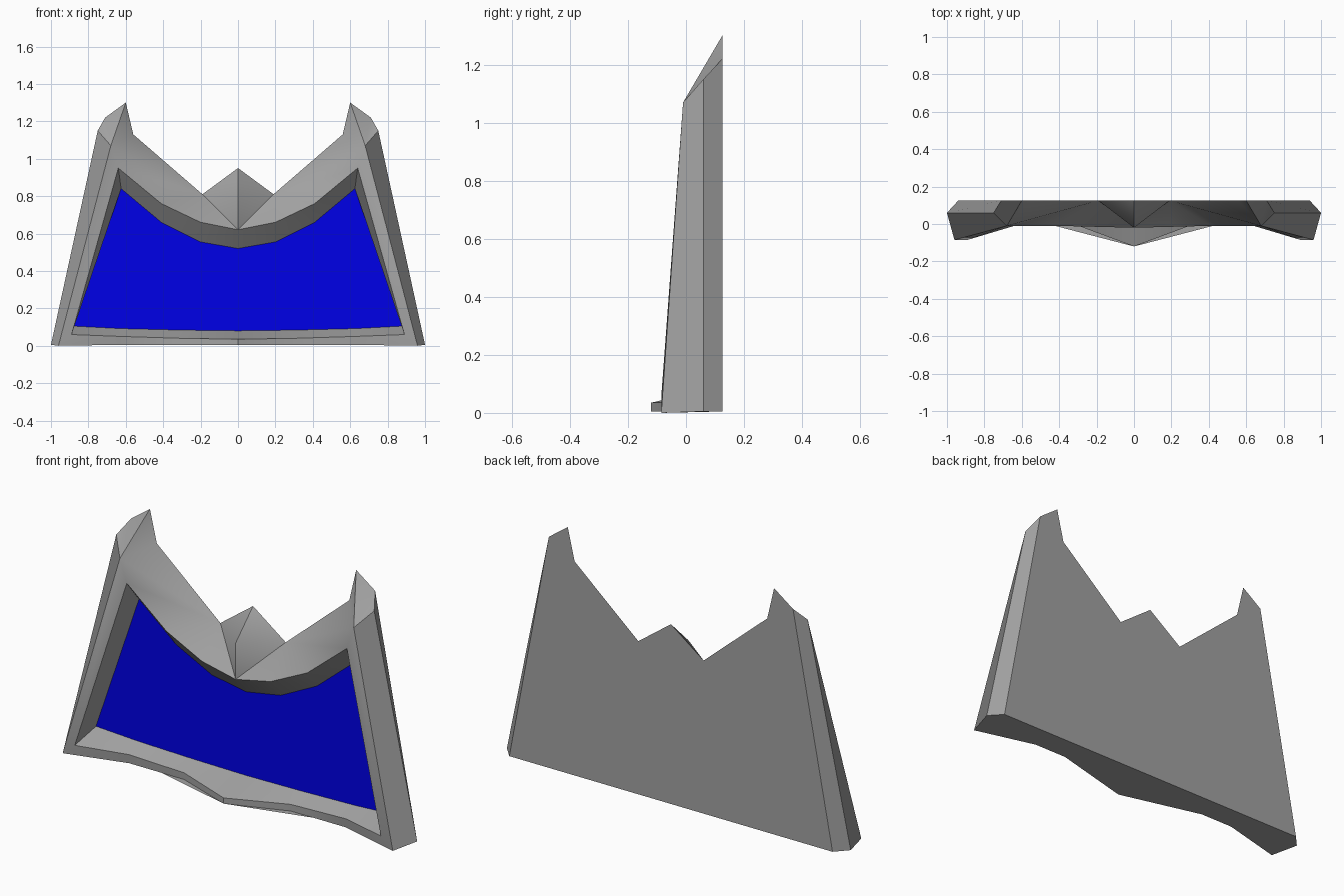
import bpy
import bmesh
import math

default_cube = bpy.data.objects.get("Cube")
if default_cube:
    bpy.data.objects.remove(default_cube, do_unlink=True)


def make_material(name, colour):
    material = bpy.data.materials.new(name)
    material.use_nodes = True
    material.diffuse_color = colour
    shader = material.node_tree.nodes["Principled BSDF"]
    shader.inputs["Base Color"].default_value = colour
    return material


def make_mirrored_part(name, polygons, material):
    """Left half from polygons, welded and mirrored across the centre plane."""
    bm = bmesh.new()
    known = {}
    for polygon in polygons:
        corners = []
        for point in polygon:
            if point not in known:
                known[point] = bm.verts.new(point)
            if known[point] not in corners:
                corners.append(known[point])
        bm.faces.new(corners)
    # Mirror the half, then weld the seam
    copy = bmesh.ops.duplicate(bm, geom=bm.verts[:] + bm.edges[:] + bm.faces[:])
    for item in copy["geom"]:
        if isinstance(item, bmesh.types.BMVert):
            item.co.x = -item.co.x
        elif isinstance(item, bmesh.types.BMFace):
            item.normal_flip()
    bmesh.ops.remove_doubles(bm, verts=bm.verts[:], dist=0.0005)
    bmesh.ops.recalc_face_normals(bm, faces=bm.faces[:])
    mesh = bpy.data.meshes.new(name)
    bm.to_mesh(mesh)
    bm.free()
    mesh.materials.append(material)
    part = bpy.data.objects.new(name, mesh)
    bpy.context.collection.objects.link(part)
    return part


def strip(first, second):
    """Quads between two polylines with matching points."""
    return [(first[i], first[i + 1], second[i + 1], second[i])
            for i in range(len(first) - 1)]


def fan(centre, line):
    return [(centre, line[i], line[i + 1]) for i in range(len(line) - 1)]


def at_depth(depth, outline):
    return [(x, depth, z) for x, z in outline]


grey = make_material("stone grey", (0.36, 0.36, 0.36, 1))
blue = make_material("panel blue", (0, 0, 0.8, 1))

BACK, PANEL, FRONT = 0.125, 0.07, -0.01

# Flat back outline from the centre peak to the foot
peak, valley, notch, tip, shoulder, heel = at_depth(BACK, [
    (0, 0.95), (0.19, 0.81), (0.56, 1.13), (0.6, 1.3), (0.71, 1.22), (0.94, 0.005)])
back_centre = (0, BACK, 0.005)

# Post corners
post_top = (0.68, FRONT, 1.07)
post_side = (0.75, 0.06, 1.15)
foot_front = (0.96, -0.085, 0)
foot_side = (1, 0.06, 0.005)
post_inner = (0.64, FRONT, 0.95)
foot_inner = (0.89, -0.085, 0.06)

# Curved edges of the opening, ordered from the centre outwards
brow_point = (0, -0.02, 0.81)
brow = [(0, -0.02, 0.62), (0.2, -0.015, 0.66), (0.41, FRONT, 0.76), post_inner]
panel_top = at_depth(PANEL, [(0, 0.52), (0.2, 0.555), (0.41, 0.66), (0.625, 0.84)])
panel_base = at_depth(PANEL, [(0, 0.08), (0.31, 0.084), (0.63, 0.092), (0.875, 0.105)])
sill = [(0, -0.12, 0.035), (0.31, -0.005, 0.04), (0.63, -0.005, 0.05), foot_inner]
base = [(0, -0.12, 0.005), (0.31, -0.005, 0.005), (0.63, -0.005, 0.005), foot_front]

polygons = [
    # back
    (back_centre, peak, valley, notch, tip, shoulder, heel),
    # outer sides and slanted cap of the post
    (foot_front, foot_side, post_side, post_top),
    (foot_side, heel, shoulder, post_side),
    (post_top, post_side, shoulder),
    (post_top, shoulder, tip),
    (post_top, tip, notch),
    # front strip and inner wall of the post
    (foot_front, post_top, foot_inner),
    (foot_inner, post_top, post_inner),
    (foot_inner, post_inner, panel_top[-1], panel_base[-1]),
    # sloping crest
    (post_top, notch, valley),
    (peak, valley, brow_point),
    (foot_side, heel, foot_front),
]
polygons += fan(valley, [brow_point] + brow + [post_top])
polygons += strip(brow, panel_top)
polygons += strip(panel_base, sill)
polygons += strip(sill, base)
polygons += fan(heel, [back_centre] + base)

frame = make_mirrored_part("frame", polygons, grey)

# Recessed panel
panel = make_mirrored_part("recessed_panel", [tuple(panel_base + panel_top[::-1])], blue)

for part in (frame, panel):
    bpy.ops.object.select_all(action="DESELECT")
    part.select_set(True)
    bpy.context.view_layer.objects.active = part
    bpy.ops.object.shade_smooth_by_angle(angle=math.radians(40))
# The open panel must face the viewer in front
if panel.data.polygons[0].normal.y > 0:
    panel.data.flip_normals()
